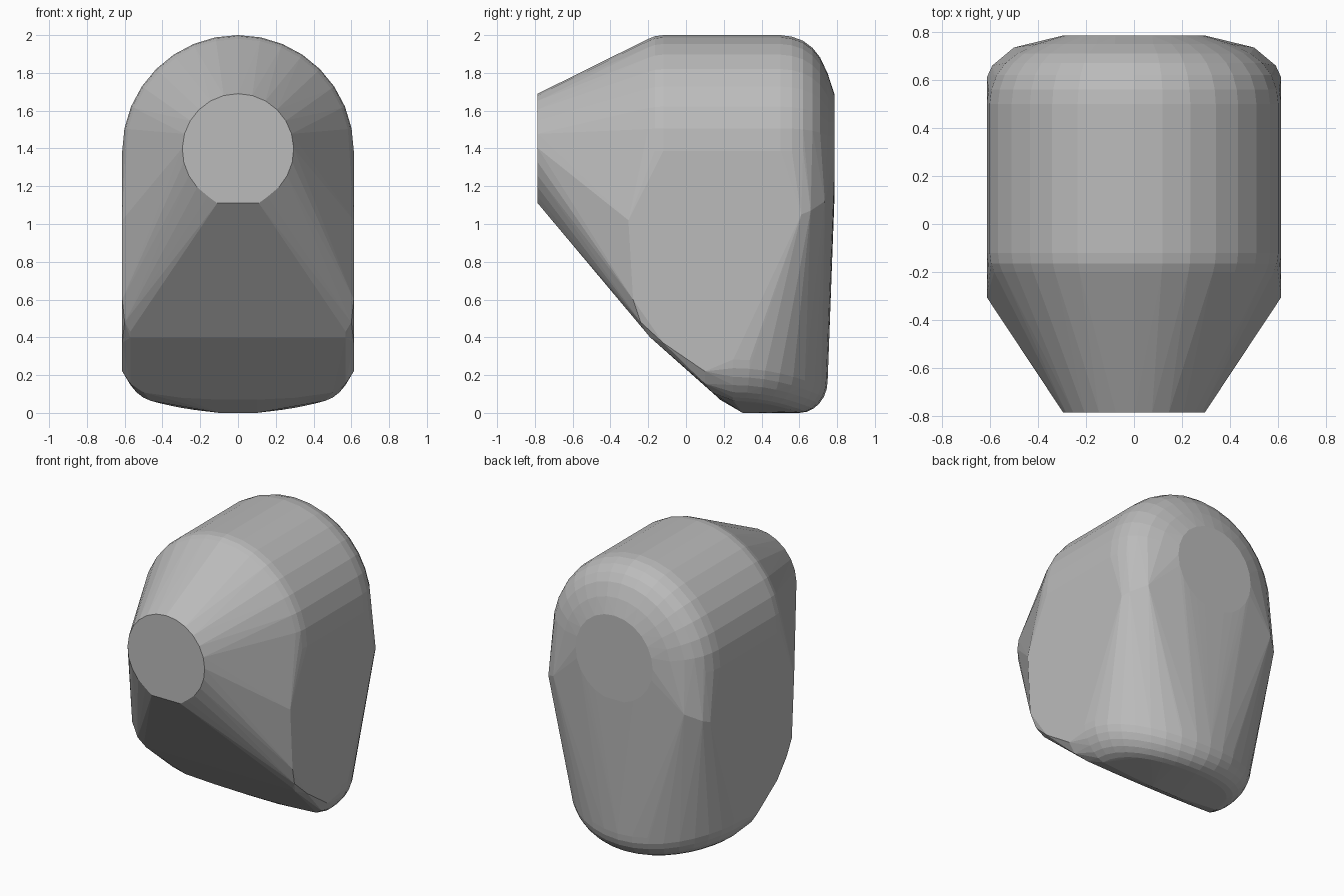
import bpy, bmesh
from math import sin, cos, pi

cube = bpy.data.objects.get("Cube")
if cube:
    bpy.data.objects.remove(cube, do_unlink=True)

grey = bpy.data.materials.new("mid_grey")
grey.use_nodes = True
grey.diffuse_color = (0.5, 0.5, 0.5, 1)
grey.node_tree.nodes["Principled BSDF"].inputs["Base Color"].default_value = (0.5, 0.5, 0.5, 1)

HALF, ARCH_Z = 0.613, 1.387
points = []


def ring(y, r, z=ARCH_Z, start=0, end=pi, n=16):
    """Arc of points facing along y."""
    for i in range(n + 1):
        a = start + (end - start) * i / n
        points.append((r * cos(a), y, z + r * sin(a)))


def pair(x, y, z):
    points.extend([(x, y, z), (-x, y, z)])


# Flat round nose with a squared-off lower edge
ring(-0.785, 0.295, 1.395, -0.32 * pi, 1.32 * pi, 20)
pair(0.11, -0.785, 1.11)

# Arched body, softened at the front and rounded into the back disc
for y, r in [(-0.2, 0.593), (-0.165, 0.607), (-0.12, HALF), (0.5, HALF),
             (0.56, 0.605), (0.62, 0.583), (0.67, 0.545), (0.71, 0.495), (0.75, 0.41)]:
    ring(y, r)
ring(0.785, 0.295, 1.395, 0, 2 * pi, 24)

# Flank edges and the sloping underside
for p in [(HALF, -0.305, 1.02), (HALF, -0.28, 0.6), (0.6, -0.24, 0.48),
          (0.57, -0.215, 0.43), (0.57, -0.19, 0.4), (HALF, -0.12, 0.37),
          (HALF, 0.1, 0.22), (0.57, 0.1, 0.155), (0.5, 0.14, 0.108),
          (0.3, 0.17, 0.08), (0.1, 0.18, 0.07), (0.1, 0.3, 0.0),
          (HALF, 0.61, 1.05), (0.59, 0.66, 1.07), (0.5, 0.735, 1.12)]:
    pair(*p)

# Rounded heel: half-oval plan with a filleted, slightly crowned bottom
for j in range(7):
    phi = pi / 2 * j / 6
    inset = 0.15 * (1 - cos(phi))
    for i in range(19):
        a = pi * i / 18
        x = (HALF - inset) * cos(a)
        y = 0.25 + (0.5 - inset) * sin(a)
        points.append((x, y, 0.17 - 0.17 * sin(phi) + 0.3 * x * x))

# Wrap the outline curves in one closed shell
bm = bmesh.new()
for p in points:
    bm.verts.new(p)
bmesh.ops.remove_doubles(bm, verts=bm.verts, dist=0.002)
hull = bmesh.ops.convex_hull(bm, input=bm.verts)
loose = [v for v in bm.verts if not v.link_faces]
bmesh.ops.delete(bm, geom=loose, context='VERTS')
bmesh.ops.dissolve_limit(bm, angle_limit=0.01, verts=bm.verts, edges=bm.edges)
bmesh.ops.recalc_face_normals(bm, faces=bm.faces)
mesh = bpy.data.meshes.new("body_shell")
bm.to_mesh(mesh)
bm.free()
mesh.materials.append(grey)
body = bpy.data.objects.new("body_shell", mesh)
bpy.context.collection.objects.link(body)
